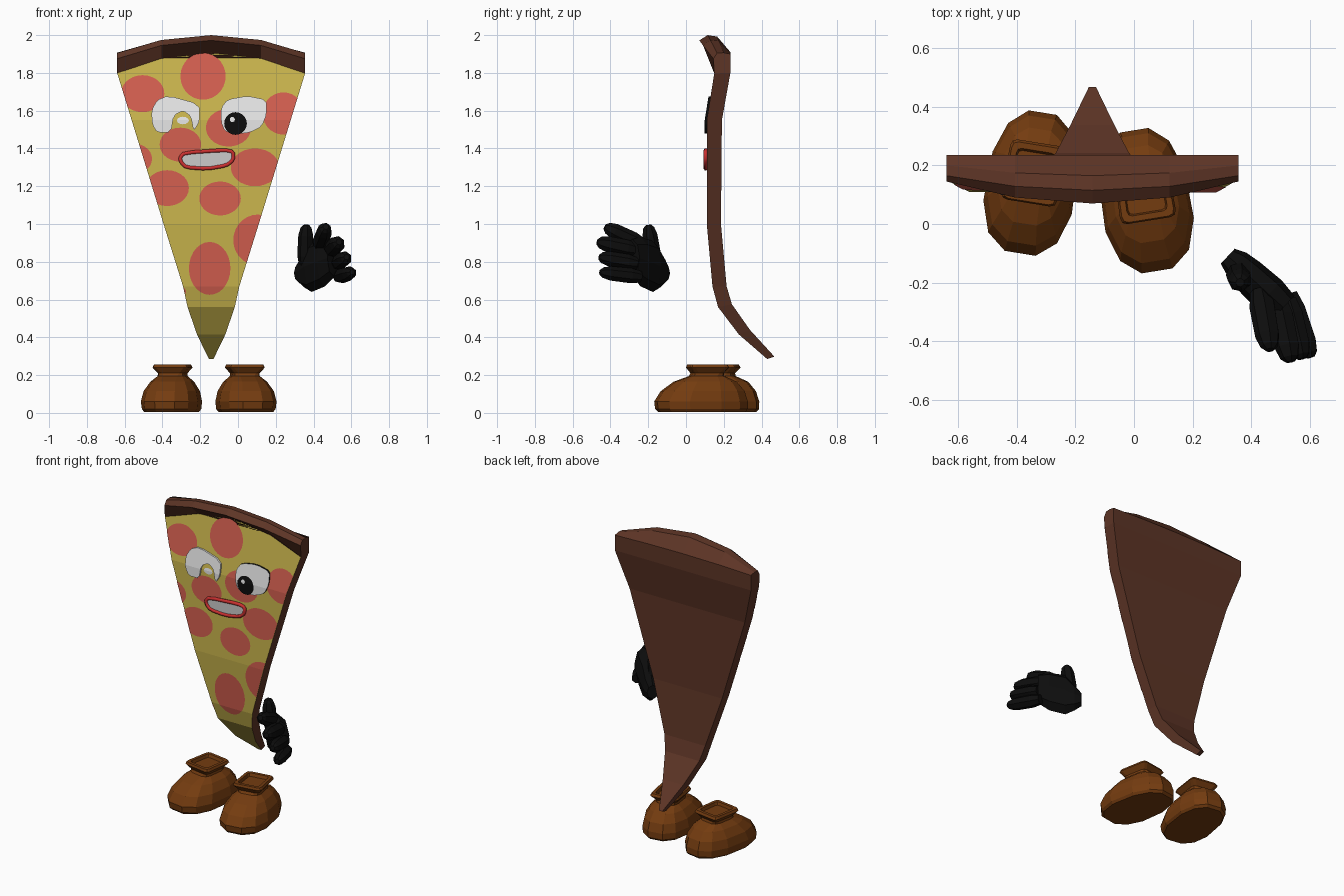
import bpy, bmesh, math
from mathutils import Vector

if "Cube" in bpy.data.objects:
    bpy.data.objects.remove(bpy.data.objects["Cube"])

CX = -0.142  # centre line of the slice


def material(name, rgb):
    m = bpy.data.materials.new(name)
    m.diffuse_color = (*rgb, 1)
    m.use_nodes = True
    m.node_tree.nodes["Principled BSDF"].inputs["Base Color"].default_value = m.diffuse_color
    return m


CHEESE = material("cheese_yellow", (0.60, 0.47, 0.075))
PEPPERONI = material("pepperoni_red", (0.66, 0.115, 0.08))
CRUST = material("crust_brown", (0.11, 0.035, 0.019))
SHOE = material("shoe_brown", (0.175, 0.045, 0.005))
BLACK = material("black", (0.004, 0.004, 0.004))
WHITE = material("white", (0.8, 0.8, 0.8))
TEETH = material("teeth_grey", (0.6, 0.6, 0.6))
LIPS = material("lip_red", (0.6, 0.03, 0.03))


def finish(name, bm, mats):
    bmesh.ops.recalc_face_normals(bm, faces=bm.faces)
    me = bpy.data.meshes.new(name)
    bm.to_mesh(me)
    bm.free()
    for m in mats:
        me.materials.append(m)
    ob = bpy.data.objects.new(name, me)
    bpy.context.collection.objects.link(ob)
    return ob


def loft(name, rings, mats, rule=lambda j: 0):
    """Skin closed rings of equal size and cap both ends; rule picks the strip colour."""
    bm = bmesh.new()
    rows = [[bm.verts.new(p) for p in r] for r in rings]
    n = len(rows[0])
    for a, b in zip(rows, rows[1:]):
        for j in range(n):
            k = (j + 1) % n
            bm.faces.new((a[j], a[k], b[k], b[j])).material_index = rule(j)
    bm.faces.new(rows[0]).material_index = len(mats) - 1
    bm.faces.new(rows[-1]).material_index = len(mats) - 1
    return finish(name, bm, mats)


# Slice: front z, front y, back z, back y, half width
ROWS = [(0.285, 0.43, 0.298, 0.468, 0.012), (0.415, 0.28, 0.44, 0.338, 0.075),
        (0.56, 0.17, 0.575, 0.243, 0.125), (0.67, 0.14, 0.67, 0.215, 0.149),
        (1.0, 0.11, 1.0, 0.185, 0.252), (1.55, 0.11, 1.55, 0.19, 0.421),
        (1.80, 0.15, 1.80, 0.235, 0.498)]
COLS = [-1, -0.53, 0, 0.53, 1]
LIFT = [0, 0.08, 0.11, 0.08, 0]


def front_y(z):
    for a, b in zip(ROWS, ROWS[1:]):
        if z <= b[0] or b is ROWS[-1]:
            return a[1] + (b[1] - a[1]) * (z - a[0]) / (b[0] - a[0])


rings = []
for i, (zf, yf, zb, yb, h) in enumerate(ROWS):
    zs = [zf + (l if i == len(ROWS) - 1 else 0) for l in LIFT]
    front = [(CX + u * h, front_y(z), z) for u, z in zip(COLS, zs)]
    back = [(CX + u * h, yb, zb) for u in reversed(COLS)]
    rings.append(front + back)
loft("pizza_slice", rings, [CHEESE, CRUST], lambda j: 0 if j < 4 else 1)

# Crust: (y, z) section blended from the corners to the middle
CORNER = [(0.235, 1.80), (0.235, 1.90), (0.20, 1.907), (0.165, 1.905), (0.145, 1.875), (0.15, 1.797)]
MIDDLE = [(0.235, 1.80), (0.235, 1.91), (0.165, 1.992), (0.115, 2.0), (0.07, 1.972), (0.166, 1.907)]
rings = []
for u, l in zip(COLS, LIFT):
    t = l / 0.11
    rings.append([(CX + u * 0.498, a[0] + (b[0] - a[0]) * t, a[1] + (b[1] - a[1]) * t)
                  for a, b in zip(CORNER, MIDDLE)])
loft("crust", rings, [CRUST])


def oval(x, z, rx, rz, n=28):
    return [(x + rx * math.cos(2 * math.pi * i / n), z + rz * math.sin(2 * math.pi * i / n)) for i in range(n)]


def soften(pts):
    """Cut every corner of a closed outline once."""
    out = []
    for a, b in zip(pts, pts[1:] + pts[:1]):
        for t in (0.2, 0.8):
            out.append((a[0] + (b[0] - a[0]) * t, a[1] + (b[1] - a[1]) * t))
    return out


def plate(name, pts, off, mat, side=None):
    """Thin outline laid on the bent front of the slice, trimmed to its edges."""
    bm = bmesh.new()
    bm.faces.new([bm.verts.new((x, 0, z)) for x, z in pts])
    a, b = ROWS[3], ROWS[-1]
    for s in (-1, 1):
        nrm = Vector((s * (b[0] - a[0]), 0, -(b[4] - a[4])))
        bmesh.ops.bisect_plane(bm, geom=bm.verts[:] + bm.edges[:] + bm.faces[:], clear_outer=True,
                               plane_co=(CX + s * a[4], 0, a[0]), plane_no=nrm)
    for r in ROWS[1:-1]:
        bmesh.ops.bisect_plane(bm, geom=bm.verts[:] + bm.edges[:] + bm.faces[:],
                               plane_co=(0, 0, r[0]), plane_no=(0, 0, 1))
    for v in bm.verts:
        v.co.y = front_y(v.co.z) - (0 if side else off)
    if side:
        ext = bmesh.ops.extrude_face_region(bm, geom=bm.faces[:])
        for v in ext["geom"]:
            if isinstance(v, bmesh.types.BMVert):
                v.co.y -= off
    bm.normal_update()
    for f in bm.faces:
        f.material_index = 1 if side and abs(f.normal.y) < 0.5 else 0
    ob = finish(name, bm, [mat, side] if side else [mat])
    if not side:  # single-sheet plates face forward
        for p in ob.data.polygons:
            if p.normal.y > 0:
                p.flip()
    return ob


# Pepperoni: centre x, centre z, radius x, radius z
for i, p in enumerate([(-.505, 1.69, .115, .098), (-.185, 1.782, .12, .124), (.24, 1.585, .11, .112),
                       (-.05, 1.51, .12, .10), (-.305, 1.42, .11, .09), (-.55, 1.345, .095, .08),
                       (.09, 1.30, .128, .10), (-.375, 1.19, .115, .095), (-.095, 1.135, .11, .09),
                       (.105, .915, .13, .135), (-.15, .765, .11, .14), (-.31, .64, .035, .03)]):
    plate(f"pepperoni_{i + 1}", oval(*p), 0.003, PEPPERONI)

# Eyes: an open one with a pupil, and one with a scooped lower lid
OPEN_EYE = [(-.09, 1.615), (-.055, 1.66), (.05, 1.678), (.15, 1.658), (.152, 1.58),
            (.125, 1.515), (.06, 1.483), (-.01, 1.477), (-.07, 1.49), (-.09, 1.54)]
SCOOPED_EYE = [(-.458, 1.60), (-.43, 1.655), (-.37, 1.68), (-.205, 1.635), (-.202, 1.545), (-.235, 1.49),
               (-.25, 1.57), (-.29, 1.60), (-.34, 1.575), (-.355, 1.485), (-.43, 1.485), (-.455, 1.53)]
plate("right_eye", soften(OPEN_EYE), 0.011, WHITE, BLACK)
plate("left_eye", soften(SCOOPED_EYE), 0.011, WHITE, WHITE)
plate("pupil", oval(-.013, 1.532, .06, .06, 20), 0.014, BLACK)
plate("pupil_glint", oval(-.03, 1.553, .014, .014, 10), 0.016, WHITE)
plate("left_eye_glint", oval(-.292, 1.548, .032, .02, 12), 0.006, WHITE)

# Mouth: flat teeth framed by a round lip
MOUTH = soften([(-.308, 1.35), (-.285, 1.377), (-.07, 1.392), (-.025, 1.382), (-.025, 1.34),
                (-.06, 1.31), (-.165, 1.292), (-.275, 1.30), (-.30, 1.325)])
plate("teeth", MOUTH, 0.005, TEETH)
cu = bpy.data.curves.new("lips", "CURVE")
cu.dimensions = "3D"
cu.bevel_depth = 0.011
cu.bevel_resolution = 1
sp = cu.splines.new("POLY")
sp.points.add(len(MOUTH) - 1)
for pt, (x, z) in zip(sp.points, MOUTH):
    pt.co = (x, front_y(z) - 0.006, z, 1)
sp.use_cyclic_u = True
cu.materials.append(LIPS)
lips = bpy.data.objects.new("lips", cu)
bpy.context.collection.objects.link(lips)
bpy.context.view_layer.objects.active = lips
lips.select_set(True)
bpy.ops.object.convert(target="MESH")

# Shoes: z, half width, front y, back y, squareness
SHOE_RINGS = [(0.005, .14, -.23, .235, .8), (0.02, .152, -.245, .25, .8), (0.06, .157, -.25, .25, .8),
              (0.115, .145, -.215, .232, .8), (0.165, .112, -.145, .19, .75), (0.195, .075, -.06, .12, .5),
              (0.21, .072, -.05, .115, .3), (0.24, .097, -.07, .14, .2), (0.255, .09, -.065, .132, .2),
              (0.255, .07, -.045, .112, .2), (0.235, .065, -.04, .105, .2)]


def shoe(name, x, y, turn):
    rings = []
    for z, w, y0, y1, e in SHOE_RINGS:
        ring = []
        for i in range(12):
            a = 2 * math.pi * (i + 0.5) / 12
            c, s = (math.copysign(abs(f) ** e, f) for f in (math.cos(a), math.sin(a)))
            ly = (y0 + y1) / 2 + s * (y1 - y0) / 2
            ring.append((w * c * (1 - 0.35 * max(ly, 0)), ly, z))
        rings.append(ring)
    ob = loft(name, rings, [SHOE])
    ob.location = (x, y, 0)
    ob.rotation_euler.z = turn


shoe("left_shoe", -0.35, 0.14, -0.16)
shoe("right_shoe", 0.04, 0.08, 0.16)


# Glove: tall flat palm with tapered stubby fingers
def tube(name, stations, side, up, n=8):
    side, up = Vector(side).normalized(), Vector(up).normalized()
    rings = []
    for c, w, h in stations:
        rings.append([Vector(c) + side * w * math.cos(2 * math.pi * i / n) + up * h * math.sin(2 * math.pi * i / n)
                      for i in range(n)])
    return loft(name, rings, [BLACK])


tube("palm", [((.32, -.11, .74), .035, .045), ((.35, -.135, .75), .05, .085), ((.39, -.175, .775), .06, .135),
              ((.46, -.24, .80), .065, .13), ((.51, -.285, .82), .055, .10)], (.68, .73, 0), (0, 0, 1))
FINGERS = {"thumb": ((.355, -.165, .78), (.362, -.20, .995), .043),
           "index_finger": ((.43, -.23, .89), (.465, -.43, .985), .045),
           "middle_finger": ((.49, -.26, .86), (.535, -.47, .905), .046),
           "ring_finger": ((.525, -.26, .79), (.575, -.46, .825), .043),
           "little_finger": ((.53, -.24, .72), (.605, -.455, .745), .041)}
for name, (a, b, r) in FINGERS.items():
    a, b = Vector(a), Vector(b)
    d = (b - a).normalized()
    side = d.cross(Vector((0, 1, 0)) if name == "thumb" else Vector((0, 0, 1)))
    tube(name, [(a.lerp(b, t), r * s, r * s) for t, s in
                ((0, .75), (.25, 1), (.75, .95), (.93, .7), (1, .35))], side, side.cross(d), 7)
